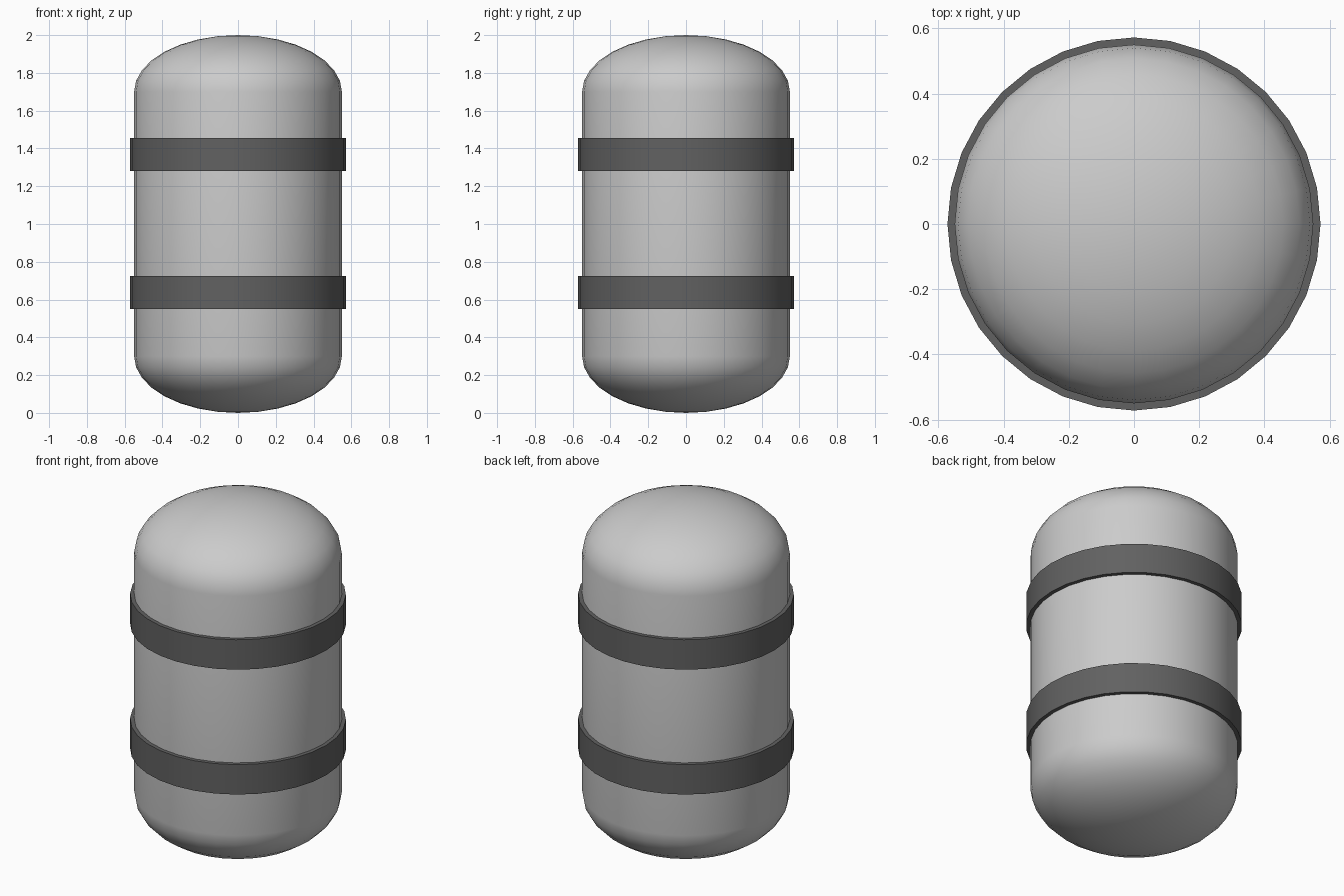
import bpy, bmesh
from math import sin, cos, pi, radians

if "Cube" in bpy.data.objects:
    bpy.data.objects.remove(bpy.data.objects["Cube"])

SIDES = 32


def lathe(name, profile, color=None, angle=30):
    """Spin an (r, z) profile around the z axis."""
    bm = bmesh.new()
    verts = [bm.verts.new((r, 0, z)) for r, z in profile]
    edges = [bm.edges.new(pair) for pair in zip(verts, verts[1:])]
    bmesh.ops.spin(bm, geom=verts + edges, axis=(0, 0, 1), cent=(0, 0, 0),
                   angle=2 * pi, steps=SIDES)
    bmesh.ops.remove_doubles(bm, verts=bm.verts, dist=1e-4)
    bmesh.ops.recalc_face_normals(bm, faces=bm.faces)
    mesh = bpy.data.meshes.new(name)
    bm.to_mesh(mesh)
    bm.free()
    obj = bpy.data.objects.new(name, mesh)
    bpy.context.collection.objects.link(obj)
    if color:
        mat = bpy.data.materials.new(name + "_paint")
        mat.diffuse_color = color
        mat.use_nodes = True
        mat.node_tree.nodes["Principled BSDF"].inputs["Base Color"].default_value = mat.diffuse_color
        mesh.materials.append(mat)
    bpy.ops.object.select_all(action='DESELECT')
    obj.select_set(True)
    bpy.context.view_layer.objects.active = obj
    bpy.ops.object.shade_smooth_by_angle(angle=radians(angle))
    return obj


# Tank body: straight wall with flattened domes at both ends
R, DOME, STEPS = 0.55, 0.30, 8
arc = [(R * cos(i * pi / 2 / STEPS), DOME * sin(i * pi / 2 / STEPS))
       for i in range(STEPS + 1)]
body = [(r, DOME - z) for r, z in reversed(arc)] + [(r, 2 - DOME + z) for r, z in arc]
lathe("tank_body", body)

# Two dark straps around the wall
for name, z0 in (("lower_band", 0.55), ("upper_band", 1.28)):
    z1 = z0 + 0.175
    lathe(name, [(R, z0), (0.572, z0), (0.572, z1), (R, z1)], (0.12, 0.12, 0.12, 1))
